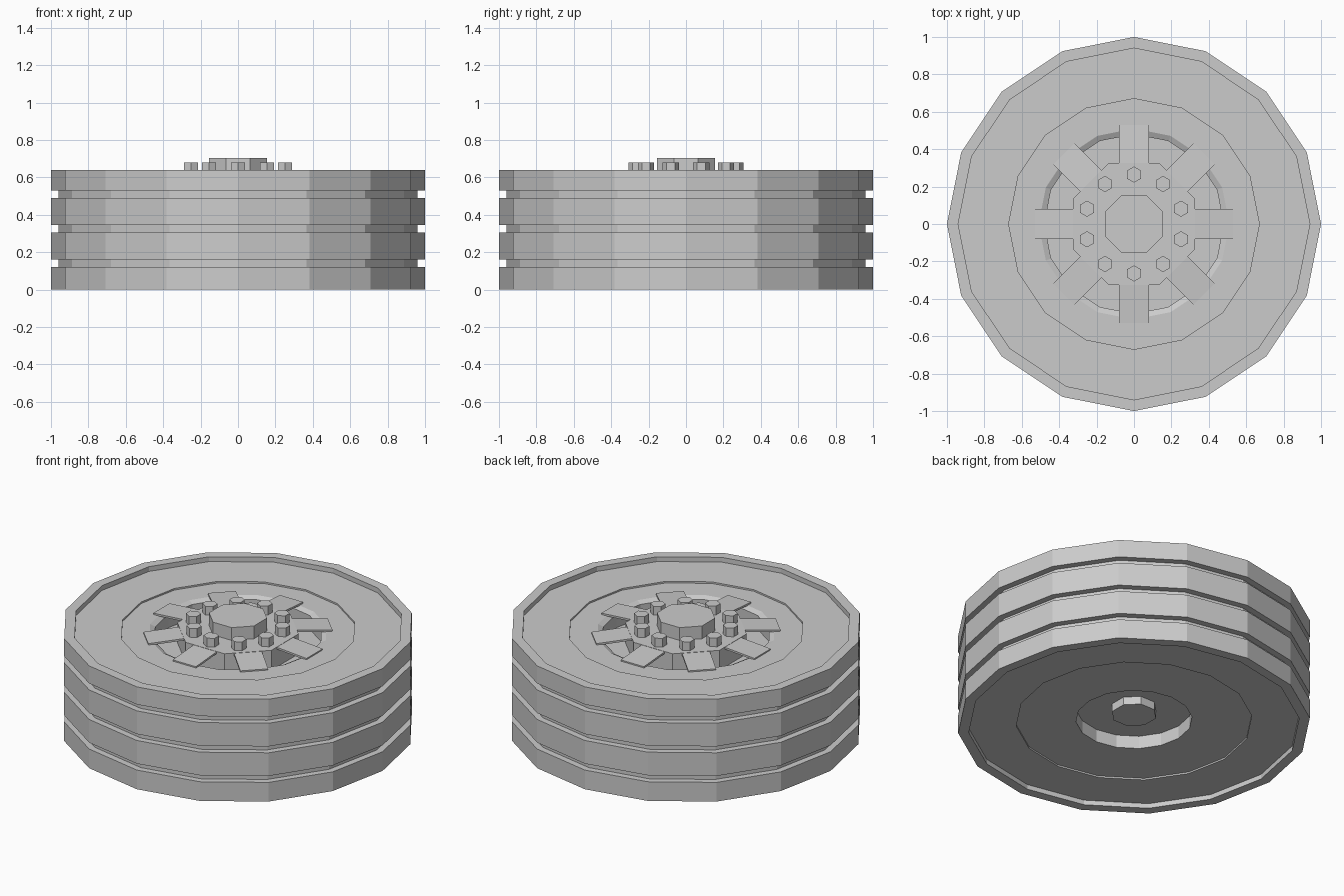
import bpy, bmesh
from math import pi, cos, sin
from mathutils import Matrix

cube = bpy.data.objects.get("Cube")
if cube:
    bpy.data.objects.remove(cube)


def finish(name, bm):
    bmesh.ops.remove_doubles(bm, verts=bm.verts, dist=1e-5)
    bmesh.ops.recalc_face_normals(bm, faces=bm.faces)
    mesh = bpy.data.meshes.new(name)
    bm.to_mesh(mesh)
    bm.free()
    obj = bpy.data.objects.new(name, mesh)
    bpy.context.collection.objects.link(obj)
    return obj


def lathe(name, profile, sides=16, closed=False):
    """Turn an (r, z) profile around the z axis."""
    bm = bmesh.new()
    rings = []
    for i in range(sides):
        a = 2 * pi * i / sides
        rings.append([bm.verts.new((r * cos(a), r * sin(a), z)) for r, z in profile])
    count = len(profile)
    for i in range(sides):
        a, b = rings[i], rings[(i + 1) % sides]
        for j in range(count if closed else count - 1):
            k = (j + 1) % count
            bm.faces.new((a[j], b[j], b[k], a[k]))
    bmesh.ops.dissolve_degenerate(bm, dist=1e-5, edges=bm.edges)
    return finish(name, bm)


def prism(name, sides, radius, bottom, top, x=0, y=0, turn=0):
    bm = bmesh.new()
    place = Matrix.Translation((x, y, (bottom + top) / 2)) @ Matrix.Rotation(turn, 4, "Z")
    bmesh.ops.create_cone(bm, cap_ends=True, segments=sides, radius1=radius,
                          radius2=radius, depth=top - bottom, matrix=place)
    return finish(name, bm)


# Tyre: grooved tread and a raised lip on both sidewalls
tread, groove, height = 1.0, 0.96, 0.64
tyre = [(0.67, 0.03), (0.94, 0.03), (0.94, 0), (tread, 0)]
for low, high in ((0.12, 0.16), (0.305, 0.345), (0.49, 0.53)):
    tyre += [(tread, low), (groove, low), (groove, high), (tread, high)]
tyre += [(tread, height), (0.94, height), (0.94, 0.61), (0.67, 0.61)]
lathe("tyre", tyre, closed=True)

# Rim: dished front well and a recess behind
lathe("rim", [(0, 0.12), (0.33, 0.12), (0.33, 0.04), (0.675, 0.04),
              (0.675, 0.6), (0.51, 0.6), (0.48, 0.585), (0.48, 0.5), (0, 0.5)])

# Hub, centre cap and rear axle boss
prism("hub", 8, 0.352, 0.49, 0.625, turn=pi / 8)
prism("centre_cap", 8, 0.168, 0.61, 0.705, turn=pi / 8)
prism("axle_boss", 8, 0.13, 0.07, 0.13, turn=pi / 8)

# Wheel nuts
for i in range(10):
    a = pi / 2 + i * pi / 5
    prism(f"wheel_nut_{i + 1}", 6, 0.043, 0.61, 0.68, 0.264 * cos(a), 0.264 * sin(a))

# Spokes: thin plates sloping from the hub down to the rim
for i in range(8):
    bm = bmesh.new()
    bmesh.ops.create_cube(bm, size=1)
    for v in bm.verts:
        outer = v.co.x > 0
        v.co = (0.53 if outer else 0.315, v.co.y * 0.16,
                (0.608 if outer else 0.624) + (v.co.z - 0.5) * 0.012)
    bm.transform(Matrix.Rotation(i * pi / 4, 4, "Z"))
    finish(f"spoke_{i + 1}", bm)
